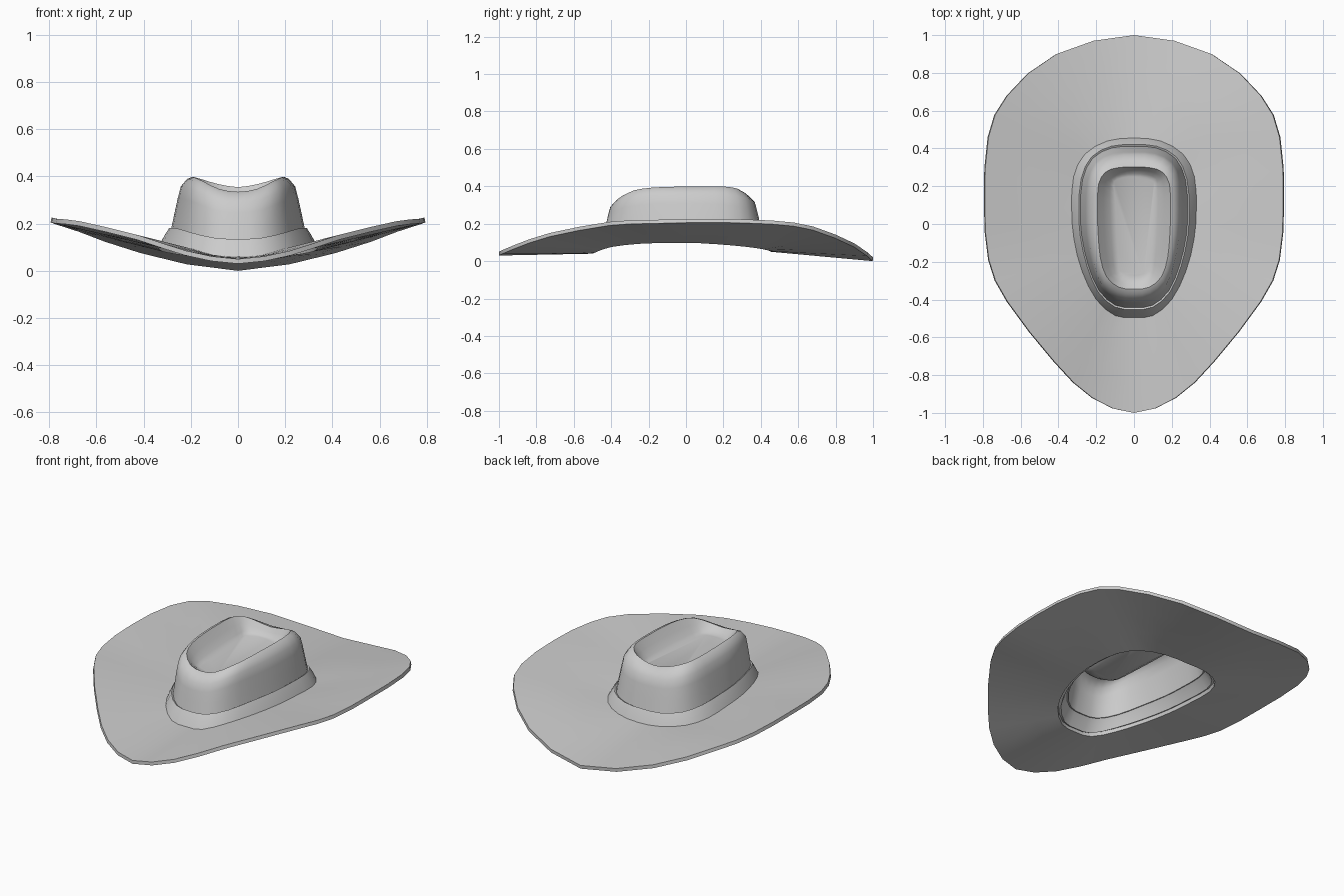
import bpy
from mathutils import Vector, geometry

if "Cube" in bpy.data.objects:
    bpy.data.objects.remove(bpy.data.objects["Cube"])


def ring(half):
    """Smooth half outline (front to back on +x) mirrored into a full loop."""
    p = [Vector(v) for v in half]
    flip = lambda v: Vector((-v.x, v.y, v.z))
    q = [flip(p[1])] + p + [flip(p[-2])]
    pts = []
    for i in range(1, len(q) - 2):
        a, b, c, d = q[i - 1:i + 3]
        pts += [b, (-a + 9 * b + 9 * c - d) / 16]
    pts.append(p[-1])
    return pts + [flip(v) for v in reversed(pts[1:-1])]


def mix(r, s, t, lift=0.0):
    return [a.lerp(b, t) + Vector((0, 0, lift)) for a, b in zip(r, s)]


def shell(name, rings, thickness, cap=False, angle=0.7):
    """Loft a stack of loops and give the sheet thickness on its inner side."""
    n = len(rings[0])
    verts = [v for r in rings for v in r]
    faces = [(k * n + i, k * n + (i + 1) % n, (k + 1) * n + (i + 1) % n, (k + 1) * n + i)
             for k in range(len(rings) - 1) for i in range(n)]
    if cap:
        faces.append(tuple(range((len(rings) - 1) * n, len(rings) * n)))
    mesh = bpy.data.meshes.new(name)
    mesh.from_pydata(verts, [], faces)
    ob = bpy.data.objects.new(name, mesh)
    bpy.context.collection.objects.link(ob)
    mod = ob.modifiers.new("thickness", 'SOLIDIFY')
    mod.thickness = thickness
    mod.offset = -1
    bpy.ops.object.select_all(action='DESELECT')
    ob.select_set(True)
    bpy.context.view_layer.objects.active = ob
    bpy.ops.object.modifier_apply(modifier=mod.name)
    bpy.ops.object.shade_smooth_by_angle(angle=angle)
    return ob


# Key outlines, front to back
rim = ring([(0, -1, .05), (.22, -.92, .085), (.42, -.73, .15), (.67, -.41, .21),
            (.768, -.19, .22), (.79, .12, .226), (.77, .46, .217), (.67, .68, .185),
            (.41, .9, .095), (0, 1, .02)])
base = ring([(0, -.495, .06), (.1, -.485, .066), (.2, -.4, .095), (.275, -.25, .112),
             (.318, -.08, .117), (.33, .08, .115), (.32, .25, .103), (.26, .37, .09),
             (.14, .44, .077), (0, .455, .07)])
band_top = ring([(0, -.452, .135), (.1, -.44, .14), (.19, -.36, .16), (.25, -.22, .178),
                 (.285, -.06, .182), (.292, .08, .18), (.28, .24, .17), (.225, .355, .155),
                 (.12, .412, .143), (0, .42, .14)])
shoulder = ring([(0, -.405, .29), (.09, -.39, .30), (.17, -.325, .335), (.215, -.2, .352),
                 (.238, -.06, .357), (.243, .08, .357), (.235, .22, .352), (.195, .315, .338),
                 (.11, .36, .32), (0, .368, .315)])
# The sunken top only needs the crest and the dent floor
crest = ring([(0, -.345, .335), (.08, -.335, .347), (.145, -.28, .378), (.178, -.18, .393),
              (.19, -.05, .398), (.194, .08, .398), (.188, .21, .398), (.15, .275, .387),
              (.085, .298, .368), (0, .303, .355)])
floor = ring([(0, -.27, .305), (.05, -.265, .305), (.08, -.25, .305), (.086, -.15, .305),
              (.092, -.05, .305), (.097, .06, .305), (.102, .16, .305), (.105, .225, .305),
              (.06, .246, .305), (0, .25, .305)])

# Curled brim
shell("brim", [rim, mix(rim, base, .33), mix(rim, base, .67), base], .02)

# Hat band around the foot of the crown
shell("hat_band", [base, mix(base, band_top, .5, .004), band_top], .015)

# Crown with the creased, sunken top
foot = [Vector((v.x * .975, v.y * .98, v.z - .008)) for v in band_top]
shell("crown", [foot, mix(foot, shoulder, .35, .004), mix(foot, shoulder, .7, .006), shoulder,
                mix(shoulder, crest, .55, .01), crest, mix(crest, floor, .35, -.008),
                mix(crest, floor, .7, -.01), floor], .012, cap=True, angle=.8)
